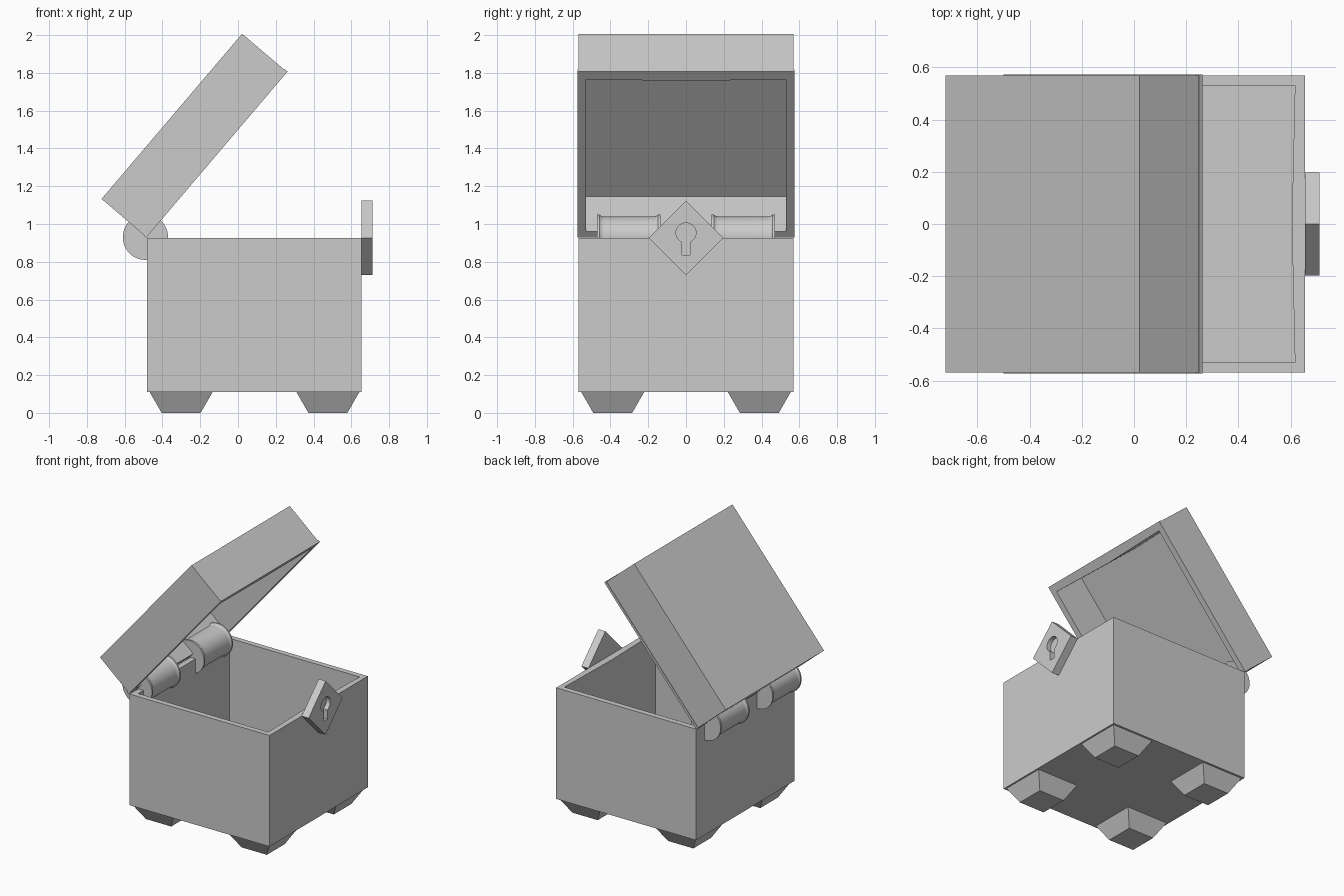
import bpy, math
from mathutils import Matrix

if "Cube" in bpy.data.objects:
    bpy.data.objects.remove(bpy.data.objects["Cube"])

grey = bpy.data.materials.new("plain grey")
grey.diffuse_color = (0.6, 0.6, 0.6, 1)
grey.use_nodes = True
grey.node_tree.nodes["Principled BSDF"].inputs["Base Color"].default_value = grey.diffuse_color


def mesh_object(name, verts, faces):
    mesh = bpy.data.meshes.new(name)
    mesh.from_pydata(verts, [], faces)
    mesh.materials.append(grey)
    obj = bpy.data.objects.new(name, mesh)
    bpy.context.collection.objects.link(obj)
    return obj


def prism(name, low, z0, z1, high=None):
    """Counter-clockwise outline, extruded from z0 to z1 (tapered if high is given)."""
    n = len(low)
    verts = [(x, y, z0) for x, y in low] + [(x, y, z1) for x, y in (high or low)]
    sides = [(i, (i + 1) % n, (i + 1) % n + n, i + n) for i in range(n)]
    return mesh_object(name, verts, [tuple(range(n))[::-1], tuple(range(n, 2 * n))] + sides)


def rect(x0, x1, y0, y1):
    return [(x0, y0), (x1, y0), (x1, y1), (x0, y1)]


def carve(obj, cutter):
    mod = obj.modifiers.new("carve", 'BOOLEAN')
    mod.operation = 'DIFFERENCE'
    mod.solver = 'EXACT'
    mod.object = cutter
    bpy.context.view_layer.objects.active = obj
    bpy.ops.object.modifier_apply(modifier=mod.name)
    bpy.data.objects.remove(cutter)


def hollow(x0, x1):
    """Cavity outline whose front wall bows in slightly."""
    return [(x0, -0.53), (x1, -0.53), (x1 - 0.012, 0), (x1, 0.53), (x0, 0.53)]


# chest body
body = prism("chest_body", rect(-0.481, 0.655, -0.57, 0.57), 0.111, 0.927)
carve(body, prism("body_cavity", hollow(-0.44, 0.617), 0.15, 1.1))

# tapered feet
for cx in (-0.301, 0.476):
    for cy in (-0.388, 0.388):
        prism("foot", rect(cx - .103, cx + .103, cy - .103, cy + .103), 0, 0.111,
              rect(cx - .167, cx + .167, cy - .167, cy + .167))

# open lid and its rim, built flat and then swung on the hinge
L = 1.148
swing = Matrix.Translation((-0.484, 0, 0.93)) @ Matrix.Rotation(-math.radians(49.6), 4, 'Y')
lid = prism("lid", rect(0, L, -0.57, 0.57), 0.018, 0.313)
rim = prism("lid_rim", rect(-0.003, L + 0.004, -0.574, 0.574), 0, 0.018)
for part in (lid, rim):
    carve(part, prism("lid_cavity", hollow(0.04, L - 0.05), -0.1, 0.285))
    part.data.transform(swing)

# hinge barrels with flared ends, lathed around y
N = 48
half = [(0, 0.12), (0.012, 0.12), (0.018, 0.115), (0.028, 0.111), (0.04, 0.11)]
length = 0.335
profile = half + [(length - t, r) for t, r in reversed(half)]
for y0 in (-0.47, 0.135):
    verts = [(-0.49 + r * math.cos(a), y0 + t, 0.93 + r * math.sin(a))
             for t, r in profile for a in (2 * math.pi * k / N for k in range(N))]
    faces = [(j * N + k, (j + 1) * N + k, (j + 1) * N + (k + 1) % N, j * N + (k + 1) % N)
             for j in range(len(profile) - 1) for k in range(N)]
    faces += [tuple(range(N)), tuple(range((len(profile) - 1) * N, len(profile) * N))[::-1]]
    barrel = mesh_object("hinge_barrel", verts, faces)
    bpy.ops.object.select_all(action='DESELECT')
    barrel.select_set(True)
    bpy.context.view_layer.objects.active = barrel
    bpy.ops.object.shade_smooth_by_angle(angle=math.radians(35))

# diamond lock plate with a recessed keyhole; outline drawn in (y, z), thickness along x
s = 0.197
to_front = Matrix(((0, 0, 1, 0.655), (1, 0, 0, 0), (0, 1, 0, 0.927), (0, 0, 0, 1)))
lock = prism("lock_plate", [(0, -s), (s, 0), (0, s), (-s, 0)], 0, 0.057)
start, r, cz = math.radians(-68), 0.053, 0.026
arc = [start + math.radians(316) * k / 24 for k in range(25)]
keyhole = [(-0.02, -0.092), (0.02, -0.092)] + [(r * math.cos(a), cz + r * math.sin(a)) for a in arc]
carve(lock, prism("keyhole", keyhole, 0.025, 0.1))
lock.data.transform(to_front)
